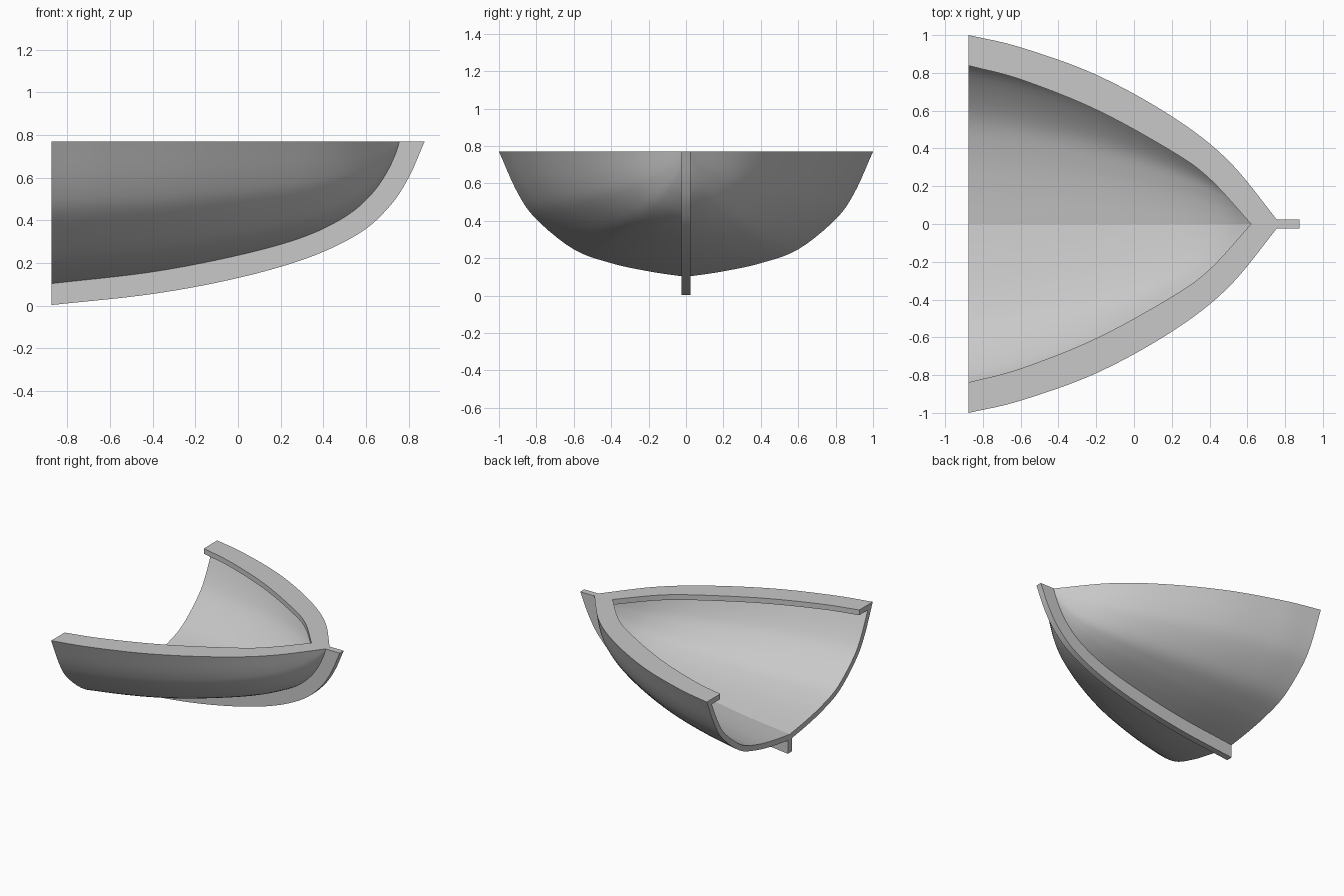
import bpy, bmesh, math
from mathutils import Vector

if "Cube" in bpy.data.objects:
    bpy.data.objects.remove(bpy.data.objects["Cube"])

STERN, TOP, WALL, LIP = -0.875, 0.77, 0.042, 0.04
STATIONS = 56

grey = bpy.data.materials.new("hull grey")
grey.use_nodes = True
colour = (0.58, 0.58, 0.58, 1)
grey.diffuse_color = colour
grey.node_tree.nodes["Principled BSDF"].inputs["Base Color"].default_value = colour


def spline(points, count):
    """Smooth curve through the points, sampled evenly by control point."""
    p = [Vector(q) for q in points]
    p = [2 * p[0] - p[1]] + p + [2 * p[-1] - p[-2]]
    out = []
    for i in range(count + 1):
        s = i / count * (len(p) - 3)
        k = min(int(s), len(p) - 4)
        t = s - k
        a, b, c, d = p[k:k + 4]
        out.append(0.5 * (2 * b + (c - a) * t + (2 * a - 5 * b + 4 * c - d) * t * t
                          + (3 * b - a - 3 * c + d) * t ** 3))
    return out


def offset(line, dist):
    """Shift a 2D line sideways; positive is to the left of its direction."""
    out = []
    for i, p in enumerate(line):
        d = (line[min(i + 1, len(line) - 1)] - line[max(i - 1, 0)]).normalized()
        out.append(p + Vector((-d.y, d.x)) * dist)
    return out


def at(line, x):
    """Height of a 2D line at x."""
    for a, b in zip(line, line[1:]):
        if b.x >= x:
            break
    return a.y + (b.y - a.y) * (x - a.x) / max(b.x - a.x, 1e-6)


def loft(name, rings, cap_end=False, mirror=True):
    """Solid through closed rings, mirrored across the centre line."""
    bm = bmesh.new()
    rows = [[bm.verts.new(p) for p in ring] for ring in rings]
    n = len(rows[0])
    for a, b in zip(rows, rows[1:]):
        for j in range(n):
            k = (j + 1) % n
            bm.faces.new((a[j], a[k], b[k], b[j]))
    bm.faces.new(rows[0])
    if cap_end:
        bm.faces.new(rows[-1])
    bmesh.ops.remove_doubles(bm, verts=bm.verts, dist=0.0002)
    bmesh.ops.recalc_face_normals(bm, faces=bm.faces)
    mesh = bpy.data.meshes.new(name)
    bm.to_mesh(mesh)
    bm.free()
    mesh.materials.append(grey)
    obj = bpy.data.objects.new(name, mesh)
    bpy.context.collection.objects.link(obj)
    bpy.ops.object.select_all(action="DESELECT")
    obj.select_set(True)
    bpy.context.view_layer.objects.active = obj
    bpy.ops.object.shade_smooth_by_angle(angle=math.radians(35))
    if mirror:
        mod = obj.modifiers.new("mirror", "MIRROR")
        mod.use_axis = (False, True, False)
        mod.use_mirror_merge = False
    return obj


# Guiding lines: hull bottom (x, z), deck edge (x, y), cross-section (y, z)
bottom_points = [(STERN, 0.10), (-0.4, 0.155), (0, 0.232), (0.3, 0.315),
                 (0.5, 0.41), (0.62, 0.51), (0.7, 0.62), (0.77, TOP)]
bottom = spline(bottom_points, 200)
deck = spline([(STERN, 1), (-0.6, 0.935), (-0.2, 0.79), (0.2, 0.57),
               (0.5, 0.335), (0.775, 0)], 200)
section = spline([(0, 0), (0.2, 0.045), (0.4, 0.11), (0.6, 0.22),
                  (0.8, 0.46), (0.9, 0.67), (1, 1)], 28)


def skin(low, edge, bow):
    """Cross-sections from stern to bow, each from keel to deck."""
    rows = []
    for i in range(STATIONS + 1):
        x = STERN + (bow - STERN) * math.sin(math.pi / 2 * i / STATIONS)
        last = i == STATIONS
        w = 0 if last else max(at(edge, x), 0)
        z = TOP if last else min(at(low, x), TOP)
        rows.append([Vector((x, s.x * w, z + (TOP - z) * s.y)) for s in section])
    return rows


# Hull shell
outer = skin(bottom, deck, 0.772)
inner = skin(offset(bottom, WALL), offset(deck, -WALL), 0.718)
loft("hull", [o + i[::-1] for o, i in zip(outer, inner)])

# Gunwale shelf inside the top of the hull
lip = spline([(STERN, 0.838), (-0.6, 0.765), (-0.2, 0.605), (0.2, 0.385),
              (0.4, 0.24), (0.62, 0)], 200)
shelf = []
for row in inner:
    edge = row[-1]
    x = STERN + (0.62 - STERN) * (edge.x - STERN) / (0.718 - STERN)
    y = max(at(lip, x), 0)
    down = Vector((0, 0, LIP))
    tip = Vector((x, y, TOP))
    shelf.append([edge, tip, tip - down, edge - down])
loft("gunwale", shelf)

# Keel and stem bar
keel_low = spline([(STERN, 0.003), (-0.4, 0.055), (0, 0.13), (0.33, 0.225),
                   (0.57, 0.34), (0.71, 0.465), (0.8, 0.6), (0.875, TOP)], STATIONS)
keel_high = offset(spline(bottom_points, STATIONS), 0.012)
keel_high[0].x, keel_high[-1].y = STERN, TOP
half = 0.024
loft("keel", [[(h.x, -half, h.y), (h.x, half, h.y), (l.x, half, l.y), (l.x, -half, l.y)]
              for h, l in zip(keel_high, keel_low)], cap_end=True, mirror=False)
